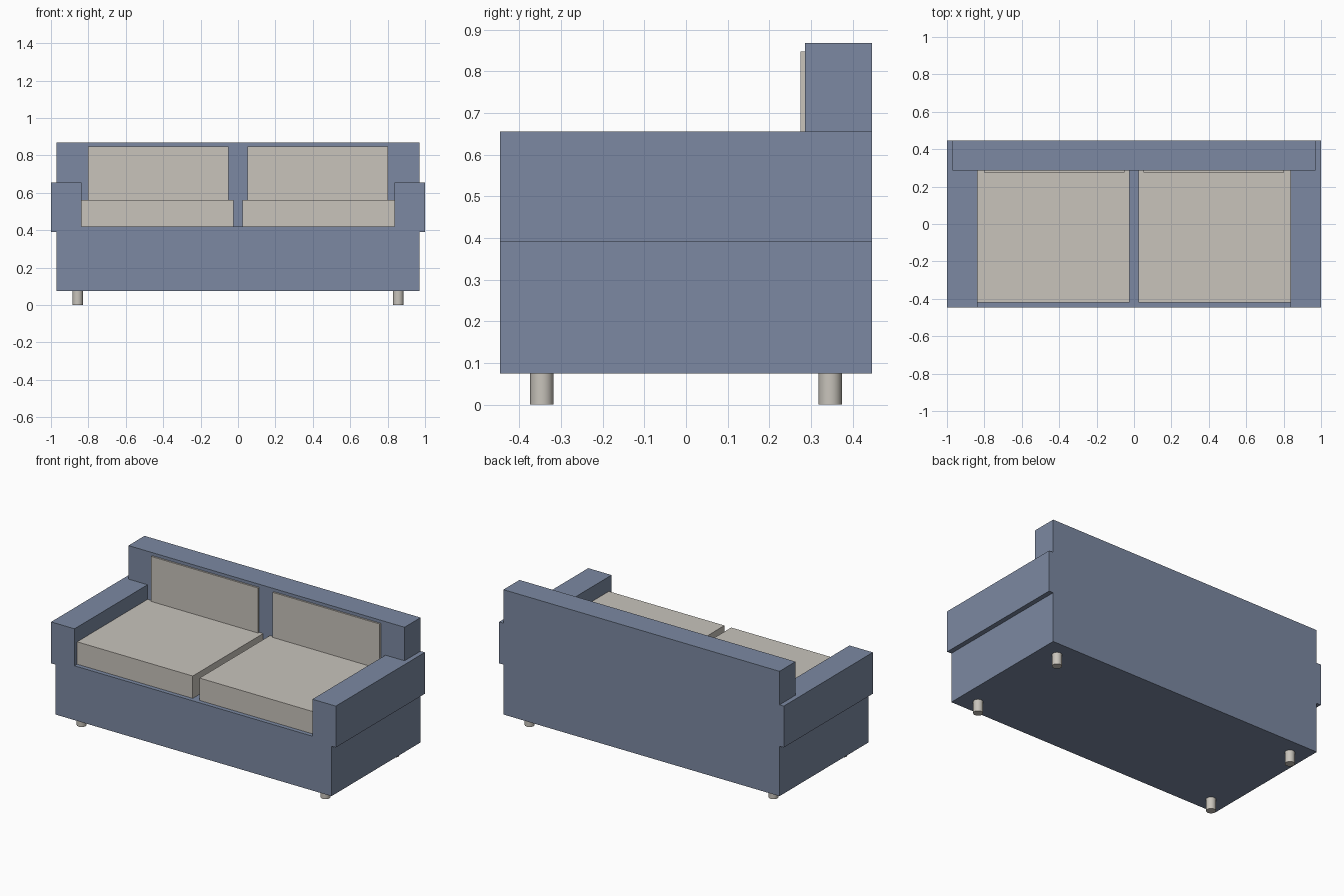
import bpy
import math

cube = bpy.data.objects.get("Cube")
if cube:
    bpy.data.objects.remove(cube, do_unlink=True)


def make_material(name, rgb):
    mat = bpy.data.materials.new(name)
    mat.use_nodes = True
    color = (*rgb, 1)
    mat.diffuse_color = color
    mat.node_tree.nodes["Principled BSDF"].inputs["Base Color"].default_value = color
    return mat


blue = make_material("blue fabric", (0.20, 0.25, 0.36))
cream = make_material("warm cream", (0.58, 0.55, 0.50))


def box(name, mat, x, y, z):
    """Box spanning the (min, max) range on each axis."""
    spans = (x, y, z)
    bpy.ops.mesh.primitive_cube_add(size=1, location=[(a + b) / 2 for a, b in spans])
    obj = bpy.context.object
    obj.name = name
    obj.scale = [abs(b - a) for a, b in spans]
    bpy.ops.object.transform_apply(location=False, rotation=False, scale=True)
    obj.data.materials.append(mat)
    return obj


FRONT, BACK = -0.447, 0.447
BACKREST_Y = 0.286
SEAT_Z = 0.42

# Frame
box("base", blue, (-0.97, 0.97), (FRONT, BACK), (0.075, SEAT_Z))
box("backrest", blue, (-0.97, 0.97), (BACKREST_Y, BACK), (SEAT_Z, 0.868))

# Mirrored arms, cushions and legs
for side, s in (("left", 1), ("right", -1)):
    box(side + "_arm", blue, (s * 0.836, s), (FRONT, BACK), (0.392, 0.655))
    box(side + "_seat_cushion", cream, (s * 0.024, s * 0.836),
        (-0.42, BACKREST_Y), (SEAT_Z, 0.562))
    box(side + "_back_cushion", cream, (s * 0.051, s * 0.803),
        (0.275, BACKREST_Y + 0.02), (0.55, 0.848))
    for end, y in (("front", -0.346), ("back", 0.346)):
        bpy.ops.mesh.primitive_cylinder_add(
            vertices=32, radius=0.028, depth=0.08, location=(s * 0.857, y, 0.04))
        leg = bpy.context.object
        leg.name = f"{side}_{end}_leg"
        leg.data.materials.append(cream)
        bpy.ops.object.shade_smooth_by_angle(angle=math.radians(30))
